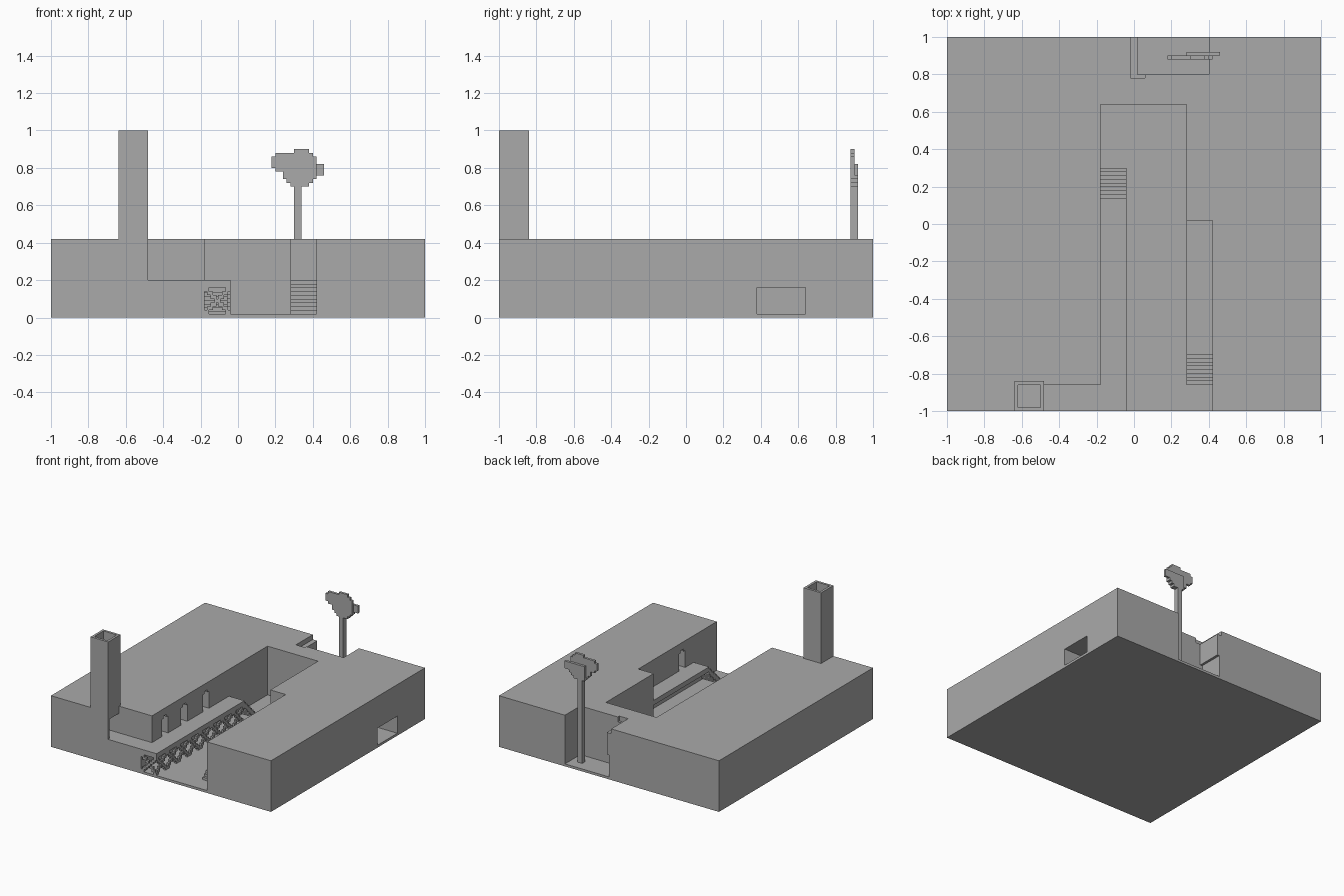
import bpy
import bmesh
from mathutils import Matrix, Vector

cube = bpy.data.objects.get("Cube")
if cube:
    bpy.data.objects.remove(cube, do_unlink=True)

# One plain colour
grey = bpy.data.materials.new("stone_grey")
grey.use_nodes = True
colour = (0.4, 0.4, 0.4, 1)
grey.diffuse_color = colour
grey.node_tree.nodes["Principled BSDF"].inputs["Base Color"].default_value = colour

V = 0.02          # size of one small block
FLOOR = 0.02
DECK = 0.2
ROOF = 0.42
OUT = 1.1         # beyond the outer walls


def boxes(name, spans):
    """One object made of boxes given as (x0, x1, y0, y1, z0, z1)."""
    bm = bmesh.new()
    for x0, x1, y0, y1, z0, z1 in spans:
        centre = Vector((x0 + x1, y0 + y1, z0 + z1)) / 2
        size = Matrix.Diagonal((x1 - x0, y1 - y0, z1 - z0, 1))
        bmesh.ops.create_cube(bm, size=1, matrix=Matrix.Translation(centre) @ size)
    mesh = bpy.data.meshes.new(name)
    bm.to_mesh(mesh)
    bm.free()
    mesh.materials.append(grey)
    ob = bpy.data.objects.new(name, mesh)
    bpy.context.collection.objects.link(ob)
    return ob


def carve(target, spans):
    """Cut each box out of the target."""
    for span in spans:
        cutter = boxes("cutter", [span])
        cutter.hide_render = True
        mod = target.modifiers.new("carve", 'BOOLEAN')
        mod.operation = 'DIFFERENCE'
        mod.solver = 'EXACT'
        mod.object = cutter
        bpy.ops.object.select_all(action='DESELECT')
        bpy.context.view_layer.objects.active = target
        target.select_set(True)
        bpy.ops.object.modifier_apply(modifier=mod.name)
        bpy.data.objects.remove(cutter, do_unlink=True)


def doorway(x0, x1, y):
    """Arched opening: a full-width part and a narrower head."""
    return [(x0, x1, y - 0.04, y + 0.04, DECK, 0.34),
            (x0, x1, y - 0.02, y + 0.02, 0.33, 0.36)]


# Main block with sunken courtyard, landing, passage and rear alcove
block = boxes("main_block", [(-1, 1, -1, 1, 0, ROOF)])
cuts = [
    (-0.18, 0.28, -OUT, 0.64, FLOOR, 0.6),      # courtyard
    (0.27, 0.42, -OUT, 0.02, FLOOR, 0.6),       # courtyard side bay
    (-0.48, -0.17, -OUT, -0.86, DECK, 0.6),     # landing beside the tower
    (0.27, OUT, 0.38, 0.64, FLOOR, 0.16),       # passage through the side
    (0, 0.4, 0.8, OUT, FLOOR, DECK),            # rear alcove, lower part
    (0.02, 0.4, 0.8, OUT, 0.19, 0.6),           # rear alcove, upper part
    (-0.02, 0.06, 0.78, OUT, 0.38, 0.6),        # alcove rim
    (-0.62, -0.5, -0.98, -0.86, DECK, 0.6),     # tower shaft
    (-0.51, -0.47, -0.98, -0.86, DECK, 0.36),   # tower door
]
for y in (-0.69, -0.44, -0.16):
    cuts += doorway(-0.28, -0.17, y)
cuts += doorway(0.41, 0.52, -0.55)
carve(block, cuts)

# Hollow tower
tower = boxes("tower", [(-0.64, -0.48, -1, -0.84, ROOF, 1)])
carve(tower, [(-0.62, -0.5, -0.98, -0.86, 0.3, 1.1)])

# Raised walkways
boxes("right_walkway", [(-0.18, -0.04, -1, 0.14, 0.16, DECK)])
boxes("left_walkway", [(0.28, 0.42, -0.7, 0.02, 0.16, DECK)])


# Stairs down from each walkway
def stairs(name, x0, x1, start, direction):
    spans = []
    for i in range(8):
        ya = start + direction * i * V
        yb = ya + direction * V
        top = DECK - (i + 1) * V
        spans.append((x0, x1, min(ya, yb), max(ya, yb), max(FLOOR, top - 0.05), top))
    boxes(name, spans)


stairs("right_stairs", -0.18, -0.04, 0.14, 1)
stairs("left_stairs", 0.28, 0.42, -0.7, -1)


# Stepped cross bracing under the right walkway
def cross(start, length):
    """Spans (along0, along1, z0, z1) of one stepped cross."""
    cell = length / 7
    out = []
    for i in range(7):
        for k in {i, 6 - i}:
            a = start + max(0, (k - 0.3) * cell)
            b = start + min(length, (k + 1.3) * cell)
            out.append((a, b, FLOOR + i * V, FLOOR + (i + 1) * V))
    return out


bracing = [(a, b, -1, -1 + V, c, d) for a, b, c, d in cross(-0.18, 0.14)]
bay = 1.14 / 8
for n in range(8):
    bracing += [(-0.04 - V, -0.04, a, b, c, d) for a, b, c, d in cross(-1 + n * bay, bay)]
boxes("cross_bracing", bracing)

# Tree in the rear alcove: trunk and a flat stepped crown in two layers
boxes("tree_trunk", [(0.3, 0.34, 0.88, 0.92, FLOOR, 0.72)])
rows = [(0.28, 0.38), (0.26, 0.4), (0.24, 0.42), (0.24, 0.46), (0.2, 0.46),
        (0.18, 0.46), (0.18, 0.44), (0.18, 0.42), (0.2, 0.4), (0.3, 0.38)]
crown = []
for i, (x0, x1) in enumerate(rows):
    z = 0.7 + i * V
    crown.append((x0, min(x1, 0.42), 0.88, 0.9, z, z + V))
    if i < 6:
        crown.append((max(x0, 0.28), x1, 0.9, 0.92, z, z + V))
boxes("tree_crown", crown)
